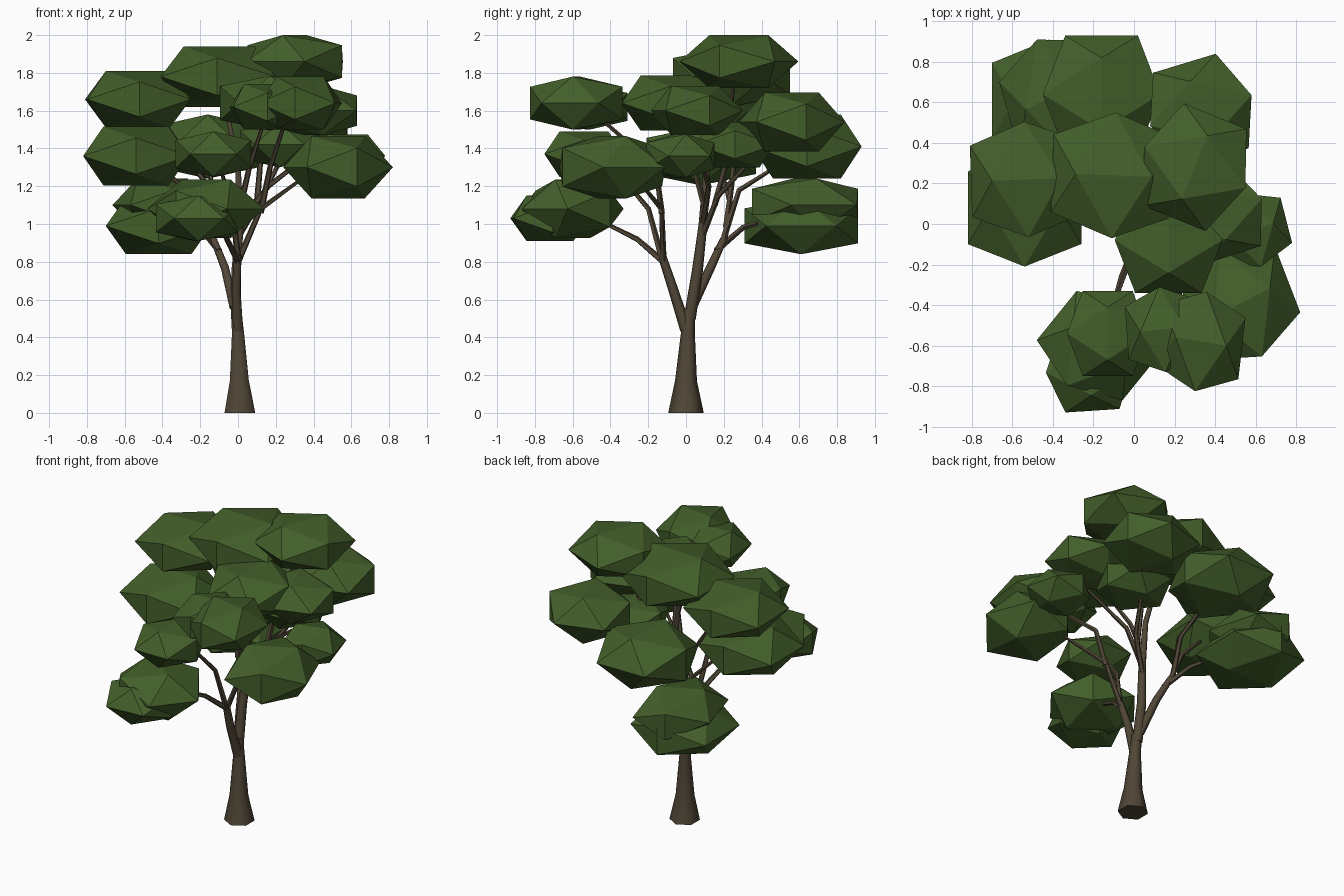
import bpy
import bmesh
from math import cos, sin, pi, radians
from mathutils import Matrix, Vector

cube = bpy.data.objects.get("Cube")
if cube:
    bpy.data.objects.remove(cube, do_unlink=True)


def make_material(name, color):
    mat = bpy.data.materials.new(name)
    mat.use_nodes = True
    mat.diffuse_color = color
    mat.node_tree.nodes["Principled BSDF"].inputs["Base Color"].default_value = color
    return mat


leaf_green = make_material("leaf green", (0.055, 0.113, 0.023, 1))
bark_brown = make_material("bark brown", (0.08, 0.061, 0.037, 1))


def add_mesh(name, bm, material):
    mesh = bpy.data.meshes.new(name)
    bm.to_mesh(mesh)
    bm.free()
    mesh.materials.append(material)
    obj = bpy.data.objects.new(name, mesh)
    bpy.context.collection.objects.link(obj)
    return obj


def limb(name, points, radii, sides=6):
    """Tapered tube along a path, closed at both ends."""
    path = [Vector(p) for p in points]
    bm = bmesh.new()
    rings = []
    for i, (p, radius) in enumerate(zip(path, radii)):
        along = path[min(i + 1, len(path) - 1)] - path[max(i - 1, 0)]
        if i == 0 and p.z == 0:
            along = Vector((0, 0, 1))
        turn = Vector((0, 0, 1)).rotation_difference(along)
        angles = [2 * pi * k / sides for k in range(sides)]
        rings.append([bm.verts.new(p + turn @ Vector((sin(a), cos(a), 0)) * radius)
                      for a in angles])
    for low, high in zip(rings, rings[1:]):
        for k in range(sides):
            n = (k + 1) % sides
            bm.faces.new((low[k], low[n], high[n], high[k]))
    bm.faces.new(rings[0])
    bm.faces.new(rings[-1])
    bmesh.ops.recalc_face_normals(bm, faces=bm.faces)
    obj = add_mesh(name, bm, bark_brown)
    bpy.ops.object.select_all(action="DESELECT")
    obj.select_set(True)
    bpy.context.view_layer.objects.active = obj
    bpy.ops.object.shade_smooth_by_angle(angle=radians(65))


def leaf_clump(name, center, size, yaw):
    """Icosahedron with a ridge on top, turned by yaw and stretched to fill a box."""
    golden = (1 + 5 ** 0.5) / 2
    turn = Matrix.Rotation(radians(yaw), 3, "Z")
    corners = []
    for a in (-1, 1):
        for b in (-golden, golden):
            corners += [turn @ Vector(c) for c in ((0, a, b), (a, b, 0), (b, 0, a))]
    reach = [max(c[i] for c in corners) for i in range(3)]
    bm = bmesh.new()
    for c in corners:
        bm.verts.new([center[i] + c[i] / reach[i] * size[i] / 2 for i in range(3)])
    bmesh.ops.convex_hull(bm, input=bm.verts)
    add_mesh(name, bm, leaf_green)


# Trunk with flared foot
limb("trunk", [(0.01, 0, 0), (0.007, 0, 0.17), (0, 0.01, 0.42), (-0.01, 0.015, 0.55)],
     (0.094, 0.058, 0.037, 0.031))

# Main boughs
limb("front_bough", [(0, 0, 0.44), (-0.01, -0.07, 0.66), (0, -0.13, 0.84)],
     (0.031, 0.026, 0.022))
limb("middle_bough", [(-0.01, 0.02, 0.5), (-0.01, 0.06, 0.75), (0.01, 0.09, 1),
                      (0, 0.11, 1.3), (-0.08, 0.17, 1.7)],
     (0.032, 0.029, 0.023, 0.017, 0.01))
limb("back_bough", [(-0.02, 0.03, 0.56), (-0.07, 0.13, 0.77), (-0.13, 0.2, 0.92)],
     (0.028, 0.024, 0.019))

# Branches reaching into the leaves
branches = {
    "low_front": [(0, -0.12, 0.8), (-0.06, -0.26, 0.92), (-0.13, -0.5, 1.04)],
    "left": [(0, -0.12, 0.8), (0.12, -0.13, 1.08), (0.34, -0.26, 1.24)],
    "upper_front": [(0.12, -0.13, 1.06), (0.17, -0.16, 1.3), (0.27, -0.5, 1.6)],
    "inner_front": [(0, -0.13, 0.82), (-0.03, -0.2, 1.08), (-0.1, -0.4, 1.32)],
    "low_back": [(-0.1, 0.16, 0.86), (-0.2, 0.3, 0.98), (-0.34, 0.5, 1.04)],
    "right": [(-0.13, 0.2, 0.92), (-0.18, 0.24, 1.08), (-0.42, 0.18, 1.32)],
    "high_right": [(-0.15, 0.21, 0.98), (-0.16, 0.24, 1.2), (-0.42, 0.28, 1.58)],
    "back": [(-0.14, 0.2, 0.93), (-0.14, 0.28, 1.18), (-0.15, 0.55, 1.35)],
    "left_back": [(0.01, 0.09, 0.95), (0.13, 0.17, 1.15), (0.28, 0.45, 1.45)],
    "left_middle": [(0.01, 0.09, 1), (0.16, 0.12, 1.2), (0.42, 0.06, 1.4)],
    "top": [(0.1, 0.15, 1.1), (0.12, 0.22, 1.35), (0.26, 0.25, 1.75)],
    "centre": [(0.01, 0.1, 1.08), (0.06, 0.04, 1.3), (0.14, -0.1, 1.55)],
}
for name, path in branches.items():
    limb(name + "_branch", path, (0.018, 0.015, 0.009), 5)

# Leaf clumps: centre, size, yaw
clumps = {
    "top": [(0.3, 0.28, 1.86), (0.51, 0.63, 0.28), -22],
    "high_middle": [(-0.1, 0.24, 1.78), (0.62, 0.62, 0.32), 88],
    "high_right": [(-0.53, 0.22, 1.66), (0.56, 0.57, 0.3), 92],
    "high_front": [(0.33, -0.58, 1.64), (0.44, 0.49, 0.28), 82],
    "inner_front": [(0.14, -0.52, 1.62), (0.37, 0.42, 0.24), 95],
    "high_centre": [(0.17, -0.08, 1.64), (0.53, 0.52, 0.29), 0],
    "high_left": [(0.4, 0.05, 1.6), (0.46, 0.5, 0.26), 20],
    "left_back": [(0.33, 0.56, 1.54), (0.5, 0.56, 0.31), 18],
    "back": [(-0.16, 0.64, 1.41), (0.58, 0.58, 0.34), 0],
    "left": [(0.53, -0.39, 1.3), (0.58, 0.56, 0.33), 114],
    "left_middle": [(0.58, -0.03, 1.36), (0.4, 0.36, 0.23), 105],
    "inner_left": [(0.22, 0.26, 1.42), (0.42, 0.42, 0.24), 0],
    "right": [(-0.54, 0.08, 1.36), (0.56, 0.58, 0.31), 90],
    "front": [(-0.13, -0.54, 1.37), (0.4, 0.42, 0.24), 0],
    "low_front": [(-0.17, -0.6, 1.08), (0.62, 0.54, 0.31), 53],
    "small_front": [(-0.22, -0.72, 1.03), (0.43, 0.42, 0.24), 4],
    "low_back": [(-0.42, 0.61, 0.99), (0.56, 0.6, 0.3), 90],
    "upper_low_back": [(-0.4, 0.63, 1.1), (0.53, 0.56, 0.28), 110],
}
for name, (center, size, yaw) in clumps.items():
    leaf_clump(name + "_leaves", center, size, yaw)
